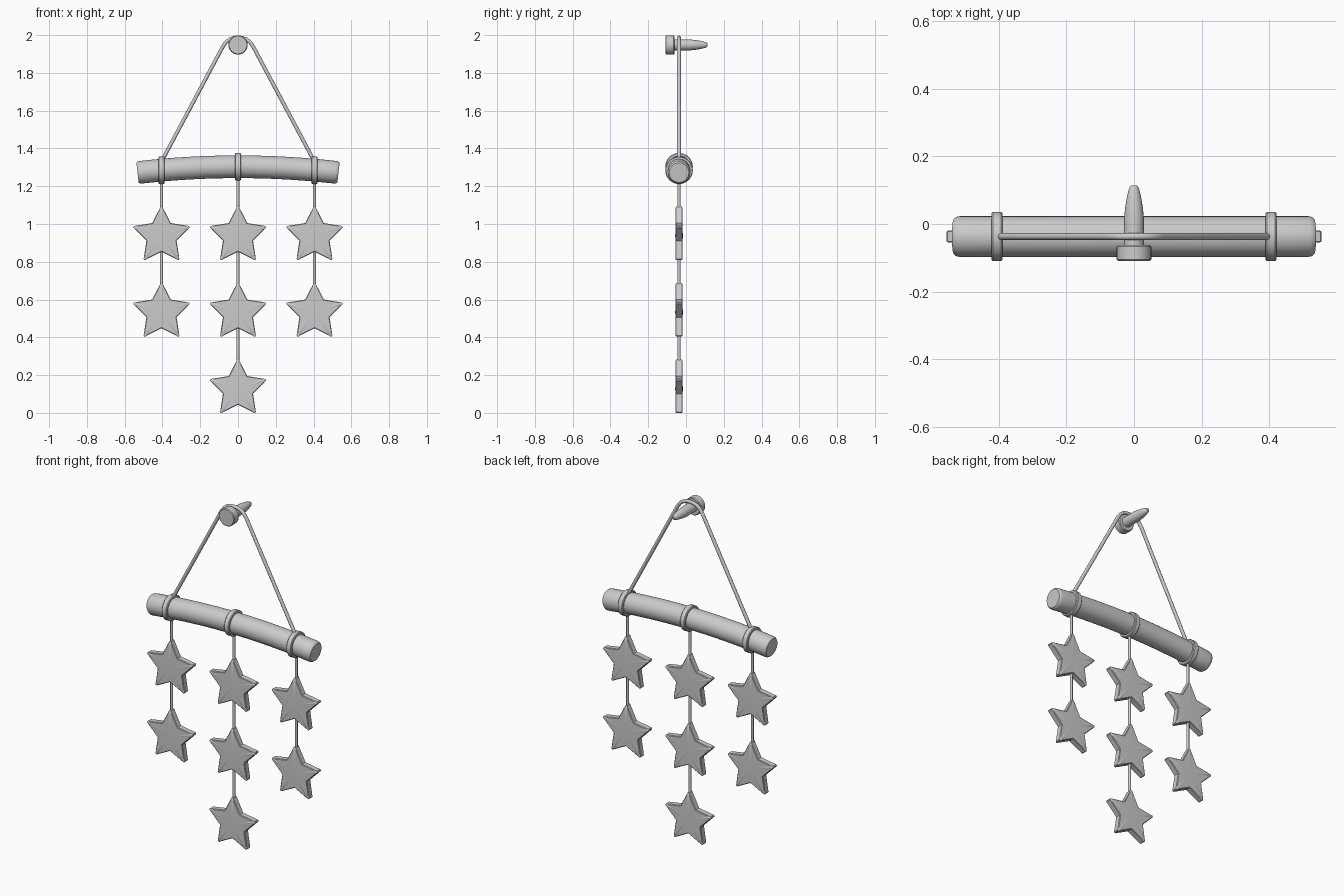
import bpy, bmesh
from math import sin, cos, pi, radians
from mathutils import Matrix, Vector

cube = bpy.data.objects.get("Cube")
if cube:
    bpy.data.objects.remove(cube, do_unlink=True)

Y = -0.037          # depth of the hanging plane
SIDE = 0.405        # sideways spacing of the strands

grey = bpy.data.materials.new("plain_grey")
grey.use_nodes = True
grey.diffuse_color = (0.6, 0.6, 0.6, 1)
grey.node_tree.nodes["Principled BSDF"].inputs["Base Color"].default_value = (0.6, 0.6, 0.6, 1)


def loft(name, rings, angle=35, bulge=0.0):
    """Skin a list of closed point rings and cap both ends."""
    bm = bmesh.new()
    loops = [[bm.verts.new(p) for p in ring] for ring in rings]
    n = len(loops[0])
    for a, b in zip(loops, loops[1:]):
        for i in range(n):
            j = (i + 1) % n
            bm.faces.new((a[i], a[j], b[j], b[i]))
    caps = [bm.faces.new(loops[0]), bm.faces.new(loops[-1])]
    bmesh.ops.recalc_face_normals(bm, faces=bm.faces)
    if bulge:
        bmesh.ops.poke(bm, faces=caps, offset=bulge)
    me = bpy.data.meshes.new(name)
    bm.to_mesh(me)
    bm.free()
    me.materials.append(grey)
    ob = bpy.data.objects.new(name, me)
    bpy.context.collection.objects.link(ob)
    bpy.ops.object.select_all(action='DESELECT')
    ob.select_set(True)
    bpy.context.view_layer.objects.active = ob
    bpy.ops.object.shade_smooth_by_angle(angle=radians(angle))
    return ob


def tube(name, path, radii, sides=32):
    """Round section swept along a path with a radius at each point."""
    path = [Vector(p) for p in path]
    rings = []
    for i, p in enumerate(path):
        t = (path[min(i + 1, len(path) - 1)] - path[max(i - 1, 0)]).normalized()
        # a steady side axis keeps the sections from twisting
        ref = Vector((1, 0, 0)) if abs(t.y) > 0.9 else Vector((0, 1, 0))
        u = t.cross(ref).normalized()
        v = t.cross(u)
        rings.append([p + radii[i] * (u * cos(2 * pi * k / sides) + v * sin(2 * pi * k / sides))
                      for k in range(sides)])
    return loft(name, rings)


def bar_z(x):
    return 1.303 - 0.11 * x * x


# Bowed bar with softened ends
xs = [-0.532, -0.525] + [-0.515 + 1.03 * i / 20 for i in range(21)] + [0.525, 0.532]
tube("bar", [(x, Y, bar_z(x)) for x in xs],
     [0.052, 0.058] + [0.06] * 21 + [0.058, 0.052], 40)

# Peg head and tapered shaft
tube("peg_head", [(0, y, 1.948) for y in (-0.109, -0.105, -0.066, -0.062)],
     [0.047, 0.051, 0.051, 0.047], 40)
tube("peg_shaft", [(0, y, 1.948) for y in (-0.07, 0.02, 0.05, 0.08, 0.1, 0.11, 0.114)],
     [0.029, 0.029, 0.026, 0.021, 0.016, 0.012, 0.007])

# Hanging cord looped over the peg
half = [(SIDE, 1.33), (0.08, 1.94), (0.063, 1.963), (0.044, 1.978), (0.022, 1.985)]
cord = [(-x, z) for x, z in half] + [(0, 1.987)] + [(x, z) for x, z in reversed(half)]
tube("hanging_cord", [(x, Y, z) for x, z in cord], [0.01] * len(cord), 16)


def star(name, x, z):
    outline = []
    for k in range(5):
        a = pi / 2 + k * 2 * pi / 5
        outline += [(0.084, a - pi / 5), (0.147, a - 0.06), (0.1545, a - 0.035),
                    (0.1565, a), (0.1545, a + 0.035), (0.147, a + 0.06)]
    layers = [(0.955, -0.018), (1, -0.015), (1, 0.015), (0.955, 0.018)]
    rings = [[(x + s * r * cos(a), Y + y, z + s * r * sin(a)) for r, a in outline]
             for s, y in layers]
    loft(name, rings, 40, 0.002)


# Strands: a band round the bar, a string and its stars
for side, x, count in (("right", -SIDE, 2), ("middle", 0, 3), ("left", SIDE, 2)):
    zc = bar_z(x)
    tube(side + "_band", [(x + d, Y, zc) for d in (-0.016, -0.012, 0.012, 0.016)],
         [0.069, 0.073, 0.073, 0.069], 40)
    heights = [0.937 - 0.405 * i for i in range(count)]
    tube(side + "_string", [(x, Y, zc), (x, Y, heights[-1])], [0.008] * 2, 16)
    for i, z in enumerate(heights):
        star(f"{side}_star_{i + 1}", x, z)
